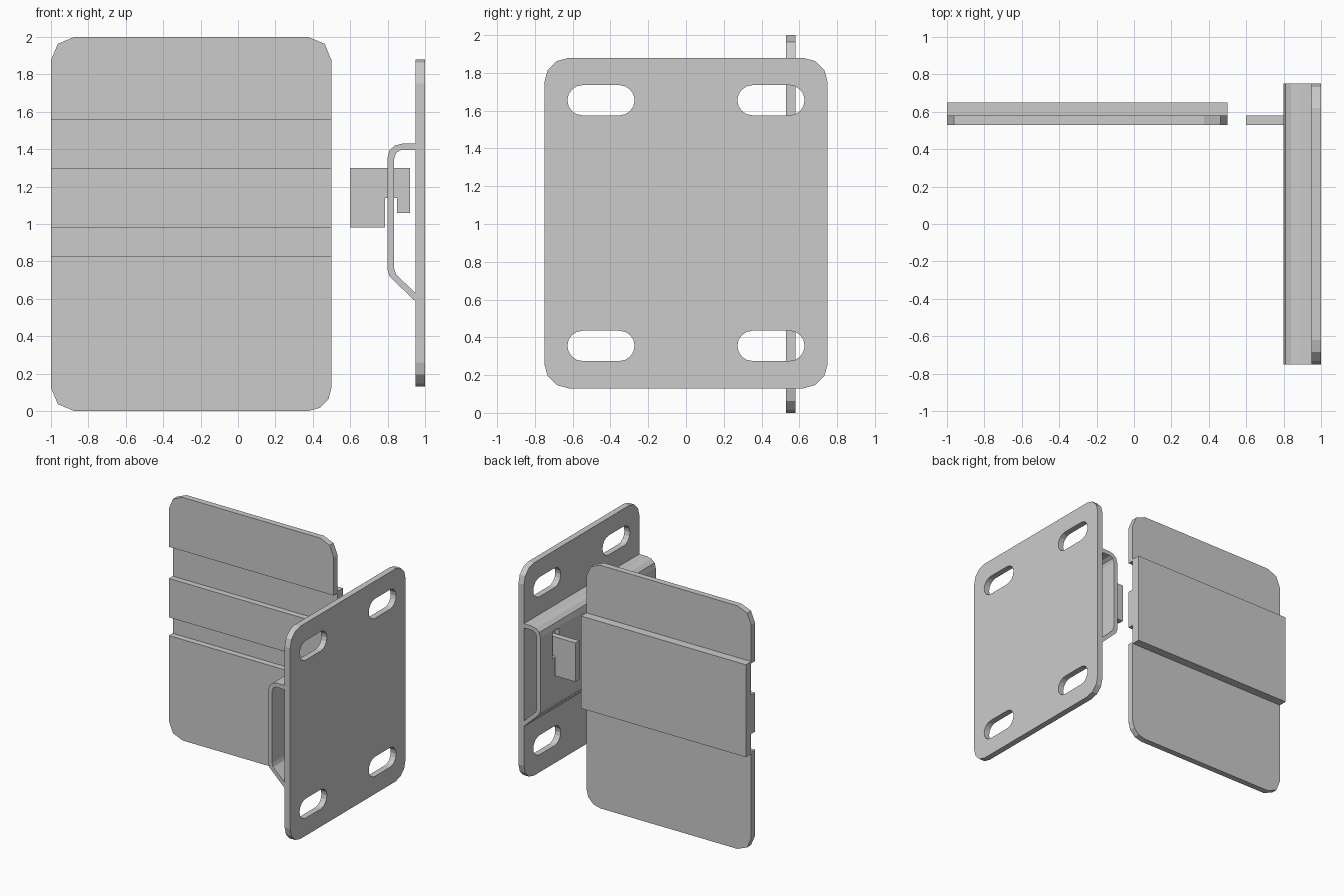
import bpy, bmesh
from math import sin, cos, pi
from mathutils import Matrix

if "Cube" in bpy.data.objects:
    bpy.data.objects.remove(bpy.data.objects["Cube"])

# Drawing planes: columns are outline right, outline up, extrusion direction
FRONT = Matrix(((1, 0, 0), (0, 0, -1), (0, 1, 0)))   # (x, z), extruded along y
SIDE = Matrix(((0, 0, 1), (1, 0, 0), (0, 1, 0)))     # (y, z), extruded along x


def rounded(u0, v0, u1, v1, corners):
    """Rectangle outline; corners (bl, br, tr, tl) are (radius, segments) or None."""
    spots = [(u0, v0, 1, 1, pi), (u1, v0, -1, 1, 1.5 * pi),
             (u1, v1, -1, -1, 0), (u0, v1, 1, -1, 0.5 * pi)]
    pts = []
    for (u, v, su, sv, start), corner in zip(spots, corners):
        if not corner:
            pts.append((u, v))
            continue
        r, n = corner
        for i in range(n + 1):
            a = start + 0.5 * pi * i / n
            pts.append((u + su * r + r * cos(a), v + sv * r + r * sin(a)))
    return pts


def sheet(name, plane, outlines, lo, hi):
    """Extrude a filled outline (with optional holes) between lo and hi."""
    curve = bpy.data.curves.new(name, 'CURVE')
    curve.dimensions = '2D'
    curve.fill_mode = 'BOTH'
    curve.extrude = (hi - lo) / 2
    for pts in outlines:
        s = curve.splines.new('POLY')
        s.points.add(len(pts) - 1)
        for p, (u, v) in zip(s.points, pts):
            p.co = (u, v, 0, 1)
        s.use_cyclic_u = True
    tmp = bpy.data.objects.new(name + "_outline", curve)
    bpy.context.collection.objects.link(tmp)
    bpy.context.view_layer.update()
    dg = bpy.context.evaluated_depsgraph_get()
    mesh = bpy.data.meshes.new_from_object(tmp.evaluated_get(dg))
    bpy.data.objects.remove(tmp)
    axis = plane.col[2]
    offset = (lo + hi) / 2 * sum(axis)
    mesh.transform(Matrix.Translation(axis * offset) @ plane.to_4x4())
    bm = bmesh.new()
    bm.from_mesh(mesh)
    bmesh.ops.remove_doubles(bm, verts=bm.verts, dist=1e-4)
    bmesh.ops.dissolve_limit(bm, angle_limit=0.01, verts=bm.verts, edges=bm.edges)
    bmesh.ops.recalc_face_normals(bm, faces=bm.faces)
    for f in bm.faces:
        f.smooth = False
    bm.to_mesh(mesh)
    bm.free()
    obj = bpy.data.objects.new(name, mesh)
    bpy.context.collection.objects.link(obj)
    return obj


# Stepped panel: two front plates and a middle strip on a raised back web
C2, C3 = (0.125, 2), (0.125, 3)
sheet("panel_upper", FRONT, [rounded(-1, 1.56, 0.5, 2, (None, None, C2, C2))], 0.53, 0.58)
sheet("panel_lower", FRONT, [rounded(-1, 0, 0.5, 0.83, (C2, C3, None, None))], 0.53, 0.58)
sheet("panel_strip", FRONT, [rounded(-1, 0.98, 0.5, 1.30, [None] * 4)], 0.53, 0.58)
sheet("panel_web", FRONT, [rounded(-1, 0.815, 0.5, 1.575, [None] * 4)], 0.58, 0.65)

# Mounting plate with four slotted holes
slots = [rounded(y - 0.178, z - 0.08, y + 0.178, z + 0.08, [(0.08, 4)] * 4)
         for y in (-0.45, 0.45) for z in (0.355, 1.655)]
sheet("mounting_plate", SIDE,
      [rounded(-0.75, 0.13, 0.75, 1.88, [(0.13, 3)] * 4)] + slots, 0.95, 1.0)

# Bent bracket along the mounting plate
bracket = sheet("bracket", FRONT, [[
    (0.95, 1.43), (0.88, 1.43), (0.84, 1.42), (0.81, 1.395), (0.80, 1.355),
    (0.80, 0.75), (0.81, 0.72), (0.83, 0.70), (0.95, 0.585),
    (0.95, 0.63), (0.845, 0.73), (0.835, 0.76),
    (0.835, 1.35), (0.845, 1.38), (0.87, 1.395), (0.95, 1.395)]], -0.75, 0.75)

# Slot in the bracket for the hook
cutter = sheet("slot_cutter", SIDE, [rounded(0.51, 1.12, 0.595, 1.34, [None] * 4)], 0.77, 0.86)
cutter.hide_render = True
cutter.hide_set(True)
cut = bracket.modifiers.new("slot", 'BOOLEAN')
cut.object = cutter
cut.operation = 'DIFFERENCE'
cut.solver = 'EXACT'

# Hook tab hanging over the bracket wall
sheet("hook", FRONT, [[(0.60, 0.98), (0.785, 0.98), (0.785, 1.14), (0.85, 1.14),
                       (0.85, 1.06), (0.92, 1.06), (0.92, 1.30), (0.60, 1.30)]], 0.53, 0.58)
